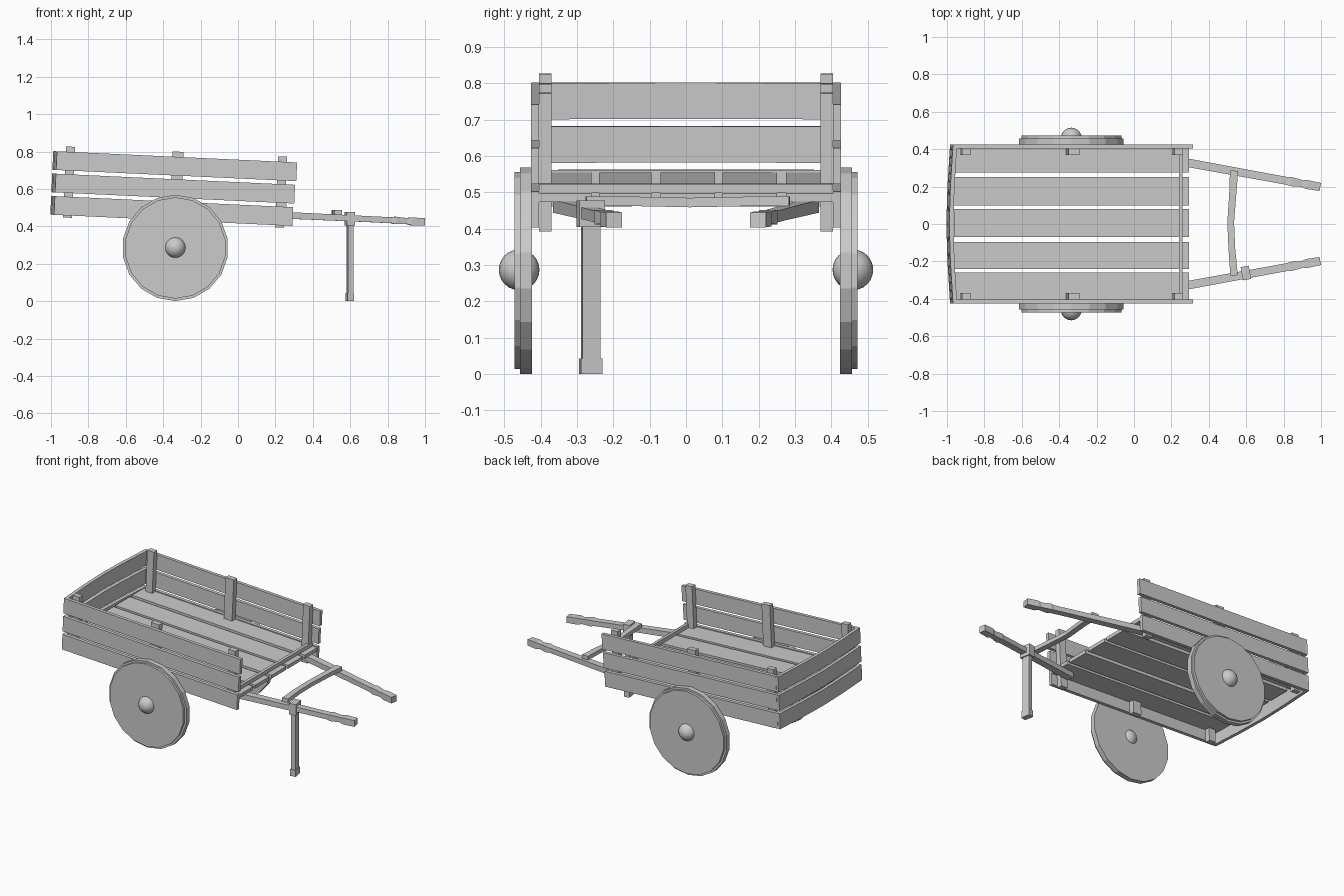
import bpy, bmesh, math
from mathutils import Matrix, Vector

if "Cube" in bpy.data.objects:
    bpy.data.objects.remove(bpy.data.objects["Cube"])

# The cart body is tilted slightly, nose down
TILT = Matrix.Translation((-0.335, 0, 0.48)) @ Matrix.Rotation(0.0465, 4, 'Y')
FLAT = Matrix.Identity(4)


def finish(name, bm, mat=FLAT):
    bm.transform(mat)
    bmesh.ops.recalc_face_normals(bm, faces=bm.faces)
    me = bpy.data.meshes.new(name)
    bm.to_mesh(me)
    bm.free()
    ob = bpy.data.objects.new(name, me)
    bpy.context.collection.objects.link(ob)
    return ob


def box(name, x0, x1, y0, y1, z0, z1, mat=FLAT):
    bm = bmesh.new()
    bmesh.ops.create_cube(bm, size=1)
    bm.transform(Matrix.Translation(((x0 + x1) / 2, (y0 + y1) / 2, (z0 + z1) / 2))
                 @ Matrix.Diagonal((x1 - x0, y1 - y0, z1 - z0, 1)))
    return finish(name, bm, mat)


def beam(name, stations, mat=FLAT):
    """Rectangular section swept along stations (x, y, z, half width, half height)."""
    bm = bmesh.new()
    rings = []
    for i, (x, y, z, w, h) in enumerate(stations):
        a, b = stations[max(i - 1, 0)], stations[min(i + 1, len(stations) - 1)]
        d = Vector((b[0] - a[0], b[1] - a[1], 0)).normalized()
        n = Vector((-d.y, d.x, 0))
        c = Vector((x, y, z))
        rings.append([bm.verts.new(c + n * s * w + Vector((0, 0, t * h)))
                      for s, t in ((-1, -1), (1, -1), (1, 1), (-1, 1))])
    for r, q in zip(rings, rings[1:]):
        for k in range(4):
            bm.faces.new((r[k], r[(k + 1) % 4], q[(k + 1) % 4], q[k]))
    bm.faces.new(rings[0])
    bm.faces.new(rings[-1])
    return finish(name, bm, mat)


def disc(name, r, y0, y1, sides=18):
    bm = bmesh.new()
    bmesh.ops.create_cone(bm, cap_ends=True, segments=sides, radius1=r, radius2=r, depth=abs(y1 - y0))
    # first vertex points straight up
    bm.transform(Matrix.Translation((-0.335, (y0 + y1) / 2, 0.285))
                 @ Matrix.Rotation(math.pi / 2, 4, 'X') @ Matrix.Rotation(math.pi / 2, 4, 'Z'))
    v = max(bm.verts, key=lambda v: v.co.z)
    if abs(v.co.x + 0.335) > 0.01:
        bm.transform(Matrix.Translation((-0.335, 0, 0.285)) @ Matrix.Rotation(math.pi / sides, 4, 'Y')
                     @ Matrix.Translation((0.335, 0, -0.285)))
    return finish(name, bm)


# Floor planks
for i, (a, b) in enumerate(((0.275, 0.405), (0.10, 0.25), (-0.07, 0.08), (-0.24, -0.095), (-0.405, -0.26))):
    box(f"floor_plank_{i}", -0.63, 0.627, a, b, 0.023, 0.046, TILT)
box("front_crossbar", 0.573, 0.592, -0.405, 0.405, 0.046, 0.071, TILT)

# Side and back boards
for i, z in enumerate((0.002, 0.122, 0.242)):
    beam(f"back_board_{i}", [(x, y, z, 0.011, 0.05) for x, y in
         ((-0.636, -0.425), (-0.65, -0.2), (-0.656, 0), (-0.65, 0.2), (-0.636, 0.425))], TILT)
    for s, side in ((-1, "right"), (1, "left")):
        y0, y1 = sorted((s * 0.404, s * 0.426))
        box(f"{side}_board_{i}", -0.63, 0.628 + 0.005 * i, y0, y1, z - 0.05, z + 0.05, TILT)

for s, side in ((-1, "right"), (1, "left")):
    # Posts inside the side boards
    for i, x in enumerate((-0.575, 0, 0.56)):
        w = 0.03 if i == 1 else 0.024
        y0, y1 = sorted((s * 0.37, s * 0.404))
        box(f"{side}_post_{i}", x - w, x + w, y0, y1, -0.06, 0.32, TILT)
    # Pull shafts with stepped grips
    beam(f"{side}_shaft", [(0.2, s * 0.343, 0.462, 0.023, 0.018),
                           (0.70, s * 0.252, 0.439, 0.021, 0.016),
                           (0.82, s * 0.230, 0.433, 0.021, 0.016),
                           (0.84, s * 0.227, 0.432, 0.025, 0.02),
                           (0.90, s * 0.216, 0.429, 0.018, 0.016),
                           (0.925, s * 0.211, 0.427, 0.024, 0.021),
                           (0.996, s * 0.198, 0.424, 0.022, 0.02)])
    # Solid wheels with a domed hub
    disc(f"{side}_wheel_rim", 0.284, s * 0.424, s * 0.457)
    disc(f"{side}_wheel_face", 0.271, s * 0.45, s * 0.472)
    bm = bmesh.new()
    bmesh.ops.create_uvsphere(bm, u_segments=20, v_segments=12, radius=0.056)
    hub = finish(f"{side}_hub", bm, Matrix.Translation((-0.335, s * 0.459, 0.287)))
    for p in hub.data.polygons:
        p.use_smooth = True

# Bowed brace between the shafts
beam("shaft_brace", [(0.535, -0.275, 0.475, 0.02, 0.013), (0.523, -0.13, 0.475, 0.018, 0.013),
                     (0.517, 0.01, 0.472, 0.018, 0.013), (0.528, 0.16, 0.475, 0.019, 0.013),
                     (0.535, 0.285, 0.475, 0.022, 0.013)])

# Prop leg, turned with the shaft
LEG = Matrix.Translation((0.598, -0.262, 0)) @ Matrix.Rotation(0.18, 4, 'Z')
box("prop_leg", -0.014, 0.014, -0.025, 0.025, 0.03, 0.45, LEG)
box("prop_leg_foot", -0.018, 0.018, -0.03, 0.03, 0, 0.043, LEG)
box("prop_leg_head", -0.022, 0.022, -0.036, 0.036, 0.405, 0.478, LEG)
